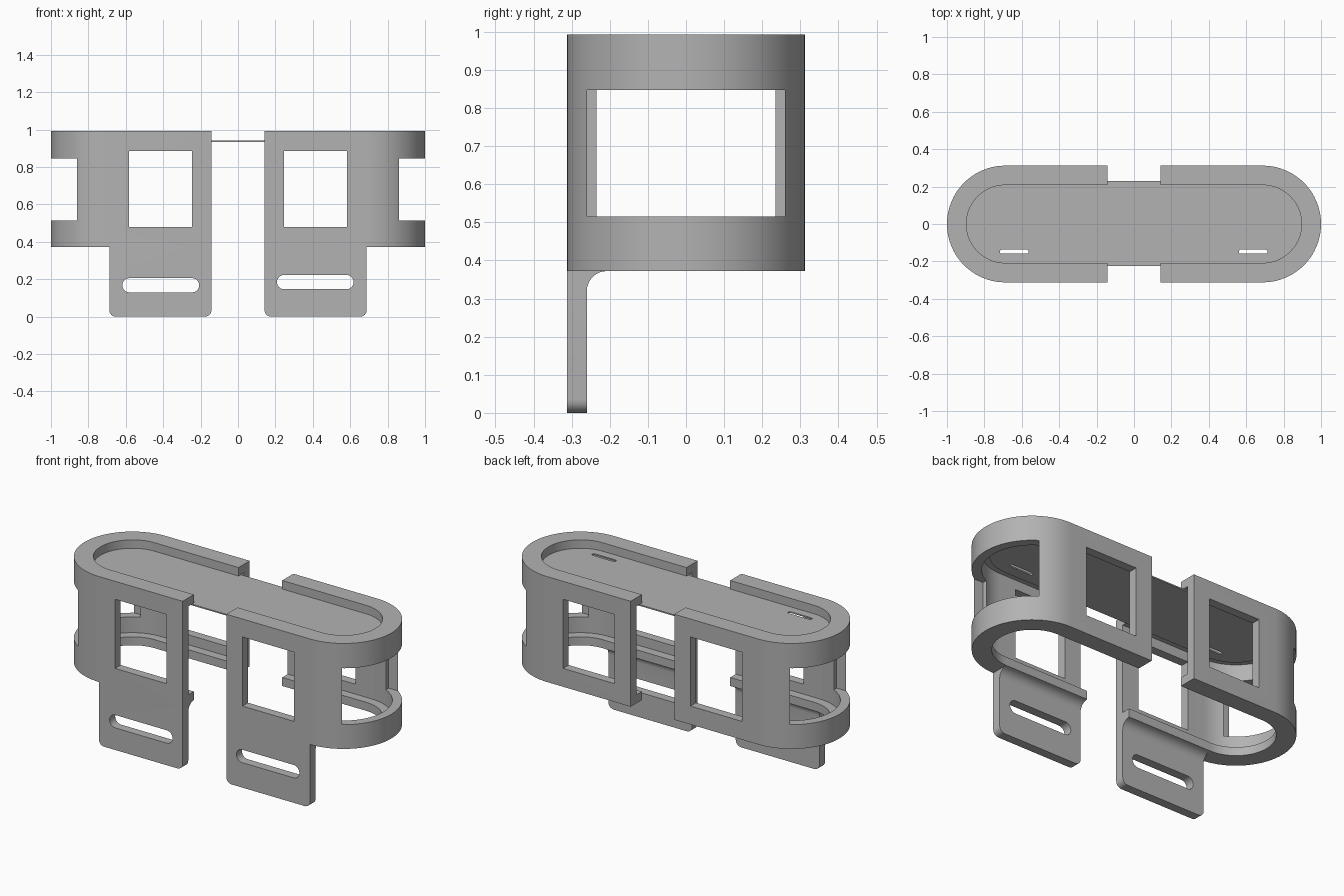
import bpy, bmesh, math
from mathutils import Vector

cube = bpy.data.objects.get("Cube")
if cube:
    bpy.data.objects.remove(cube, do_unlink=True)

grey = bpy.data.materials.new("plain grey")
grey.use_nodes = True
grey.diffuse_color = (0.45, 0.45, 0.45, 1)
grey.node_tree.nodes["Principled BSDF"].inputs["Base Color"].default_value = (0.45, 0.45, 0.45, 1)

# Main sizes
TOP, BASE = 0.993, 0.372       # height range of the shell
R, WALL, LIP = 0.312, 0.052, 0.104
END = 1 - R                    # centre of the round ends
GAP = 0.142                    # half the opening between the two halves
LIP_H = 0.05


def finish(bm, name):
    bmesh.ops.recalc_face_normals(bm, faces=bm.faces)
    mesh = bpy.data.meshes.new(name)
    bm.to_mesh(mesh)
    bm.free()
    ob = bpy.data.objects.new(name, mesh)
    bpy.context.collection.objects.link(ob)
    mesh.materials.append(grey)
    return ob


def loft(rings, name):
    """Solid through equal point rings, closed with end caps."""
    bm = bmesh.new()
    loops = [[bm.verts.new(p) for p in ring] for ring in rings]
    n = len(loops[0])
    for a, b in zip(loops, loops[1:]):
        for i in range(n):
            j = (i + 1) % n
            bm.faces.new((a[i], a[j], b[j], b[i]))
    bm.faces.new(loops[0])
    bm.faces.new(loops[-1])
    return finish(bm, name)


def stadium(cu, cv, half, r, steps=16):
    """Long rounded outline, centred on (cu, cv)."""
    pts = []
    for side in (1, -1):
        for i in range(steps + 1):
            a = math.pi * (i / steps - 0.5)
            pts.append((cu + side * (half - r + r * math.cos(a)), cv + side * r * math.sin(a)))
    return pts


def box(x0, x1, y0, y1, z0, z1):
    return loft([[(x0, y0, z), (x1, y0, z), (x1, y1, z), (x0, y1, z)] for z in (z0, z1)], "cutter")


def boolean(ob, other, operation):
    mod = ob.modifiers.new("boolean", 'BOOLEAN')
    mod.operation, mod.object, mod.solver = operation, other, 'EXACT'
    bpy.ops.object.select_all(action='DESELECT')
    bpy.context.view_layer.objects.active = ob
    ob.select_set(True)
    bpy.ops.object.modifier_apply(modifier=mod.name)
    bpy.data.objects.remove(other, do_unlink=True)


def smooth(ob):
    bpy.ops.object.select_all(action='DESELECT')
    bpy.context.view_layer.objects.active = ob
    ob.select_set(True)
    bpy.ops.object.shade_smooth_by_angle(angle=math.radians(30))


def shell_half(side, name):
    """Channel section swept round one end."""
    section = [(R, BASE), (R, TOP), (R - LIP, TOP), (R - LIP, TOP - LIP_H),
               (R - WALL, TOP - LIP_H), (R - WALL, BASE + LIP_H),
               (R - LIP, BASE + LIP_H), (R - LIP, BASE)]
    stations = [(GAP, -math.pi / 2)]
    stations += [(END, math.pi * (i / 40 - 0.5)) for i in range(41)]
    stations += [(GAP, math.pi / 2)]
    rings = [[(side * (cx + r * math.cos(a)), r * math.sin(a), z) for r, z in section]
             for cx, a in stations]
    return loft(rings, name)


def mounting_leg(side):
    """Flat tab with a fillet under the lip and rounded lower corners."""
    fillet = LIP - WALL
    profile = [(-R, 0), (WALL - R, 0)]
    for i in range(9):
        a = math.pi - math.pi / 2 * i / 8
        profile.append((LIP - R + fillet * math.cos(a), BASE - fillet + fillet * math.sin(a)))
    profile.append((-R, BASE))
    leg = loft([[(side * x, y, z) for y, z in profile] for x in (GAP, END)], "leg")
    bm = bmesh.new()
    bm.from_mesh(leg.data)
    corners = [e for e in bm.edges if all(abs(v.co.z) < 1e-5 for v in e.verts)
               and abs(e.verts[0].co.x - e.verts[1].co.x) < 1e-5]
    bmesh.ops.bevel(bm, geom=corners, offset=0.035, segments=8, profile=0.5, affect='EDGES')
    bm.to_mesh(leg.data)
    bm.free()
    return leg


# Two holder halves, each with a leg, windows, side opening and slot
for side, label, slot_z in ((1, "left", 0.185), (-1, "right", 0.168)):
    half = shell_half(side, label + "_holder_half")
    boolean(half, mounting_leg(side), 'UNION')
    xs = sorted((side * 0.247, side * 0.582))
    boolean(half, box(*xs, -0.5, 0.5, 0.48, 0.887), 'DIFFERENCE')
    xs = sorted((side * 0.8, side * 1.2))
    boolean(half, box(*xs, WALL - R, R - WALL, 0.515, 0.847), 'DIFFERENCE')
    outline = stadium(side * 0.413, slot_z, 0.205, 0.038)
    slot = loft([[(x, y, z) for x, z in outline] for y in (-0.5, -0.2)], "slot_cutter")
    boolean(half, slot, 'DIFFERENCE')
    smooth(half)

# Thin plate held under the top lip, with two small slots
outline = stadium(0, 0.003, 0.91, 0.227, 24)
plate = loft([[(x, y, z) for x, y in outline] for z in (0.935, 0.9425)], "thin_plate")
for x in (-0.64, 0.637):
    outline = stadium(x, -0.148, 0.077, 0.011, 8)
    cutter = loft([[(u, v, z) for u, v in outline] for z in (0.9, 0.96)], "slot_cutter")
    boolean(plate, cutter, 'DIFFERENCE')
smooth(plate)
